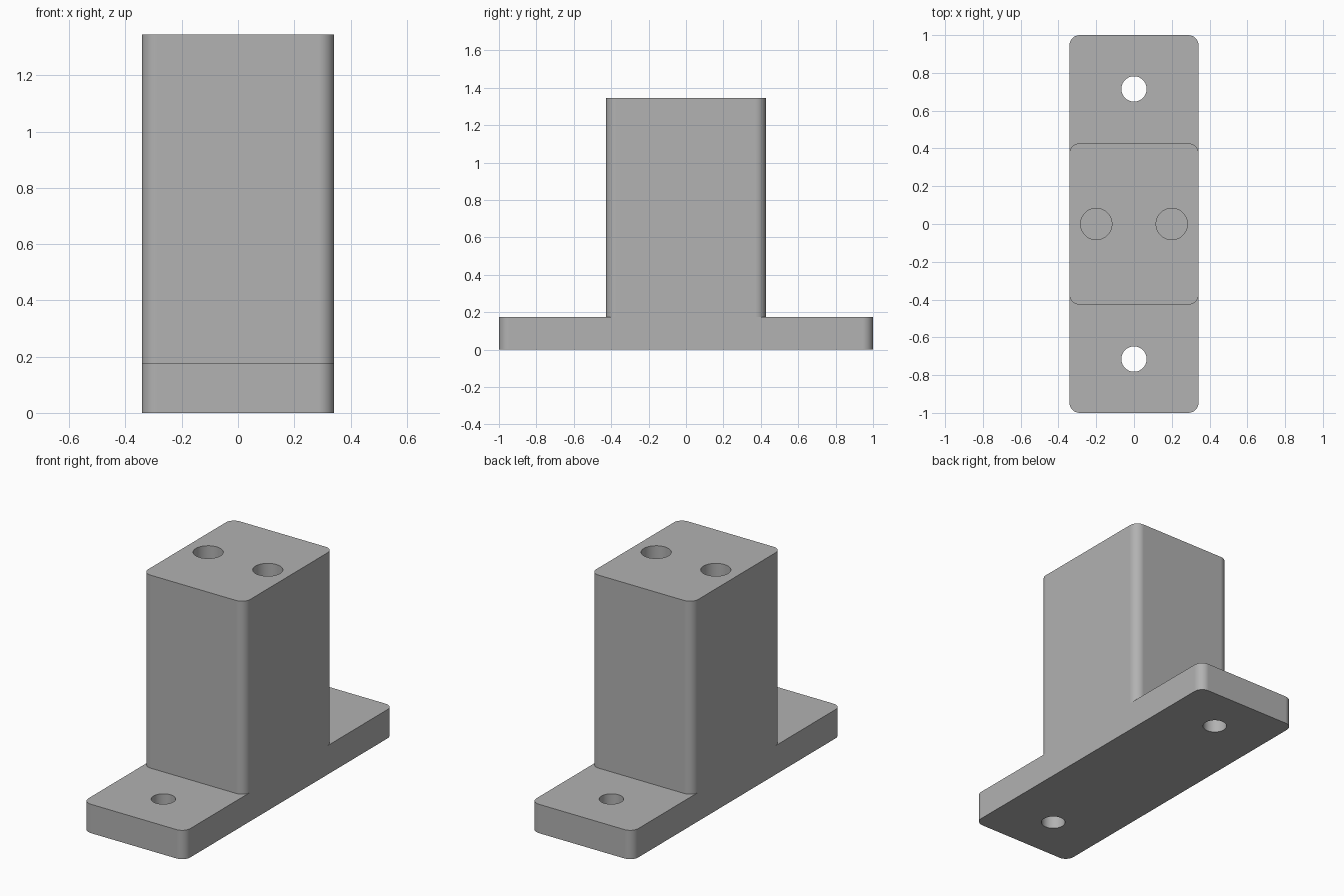
import bpy
import bmesh
from math import cos, sin, pi, radians

if "Cube" in bpy.data.objects:
    bpy.data.objects.remove(bpy.data.objects["Cube"], do_unlink=True)

HALF_X = 0.342
BASE_TOP, BLOCK_TOP = 0.175, 1.345
FILLET = 0.055

# Plain grey finish
grey = bpy.data.materials.new("plain grey")
grey.use_nodes = True
colour = (0.445, 0.445, 0.445, 1)
grey.diffuse_color = colour
grey.node_tree.nodes["Principled BSDF"].inputs["Base Color"].default_value = colour


def prism(name, outline, z0, z1):
    """Extrude a closed outline from z0 up to z1."""
    bm = bmesh.new()
    face = bm.faces.new([bm.verts.new((x, y, z0)) for x, y in outline])
    grown = bmesh.ops.extrude_face_region(bm, geom=[face])["geom"]
    verts = [v for v in grown if isinstance(v, bmesh.types.BMVert)]
    bmesh.ops.translate(bm, verts=verts, vec=(0, 0, z1 - z0))
    bmesh.ops.recalc_face_normals(bm, faces=bm.faces)
    mesh = bpy.data.meshes.new(name)
    bm.to_mesh(mesh)
    bm.free()
    mesh.materials.append(grey)
    obj = bpy.data.objects.new(name, mesh)
    bpy.context.collection.objects.link(obj)
    return obj


def rounded_rect(hx, hy, r, steps=8):
    corners = [(1, 1), (-1, 1), (-1, -1), (1, -1)]
    return [(sx * (hx - r) + r * cos(a), sy * (hy - r) + r * sin(a))
            for q, (sx, sy) in enumerate(corners)
            for a in [(q + i / steps) * pi / 2 for i in range(steps + 1)]]


def circle(x, y, r, steps=48):
    return [(x + r * cos(2 * pi * i / steps), y + r * sin(2 * pi * i / steps))
            for i in range(steps)]


def combine(target, tool, operation):
    mod = target.modifiers.new(operation.lower(), "BOOLEAN")
    mod.operation, mod.solver, mod.object = operation, "EXACT", tool
    bpy.context.view_layer.objects.active = target
    bpy.ops.object.modifier_apply(modifier=mod.name)
    bpy.data.objects.remove(tool, do_unlink=True)


# Mounting flange with an upright block fused to it
bracket = prism("mounting_block", rounded_rect(HALF_X, 1, FILLET), 0, BASE_TOP)
block = prism("upright_block", rounded_rect(HALF_X, 0.427, FILLET), BASE_TOP, BLOCK_TOP)
combine(bracket, block, "UNION")

for side in (-1, 1):
    # Through hole in each flange end
    cutter = prism("flange_hole", circle(0, side * 0.715, 0.067), -0.1, BASE_TOP + 0.1)
    combine(bracket, cutter, "DIFFERENCE")
    # Blind hole in the top
    cutter = prism("top_hole", circle(side * 0.2, 0, 0.083), BLOCK_TOP - 0.5, BLOCK_TOP + 0.1)
    combine(bracket, cutter, "DIFFERENCE")

# Smooth fillets and bores, crisp rims and flat faces
bpy.ops.object.select_all(action="DESELECT")
bracket.select_set(True)
bpy.context.view_layer.objects.active = bracket
bpy.ops.object.shade_smooth_by_angle(angle=radians(30))
weighted = bracket.modifiers.new("flat faces", "WEIGHTED_NORMAL")
weighted.keep_sharp = True
